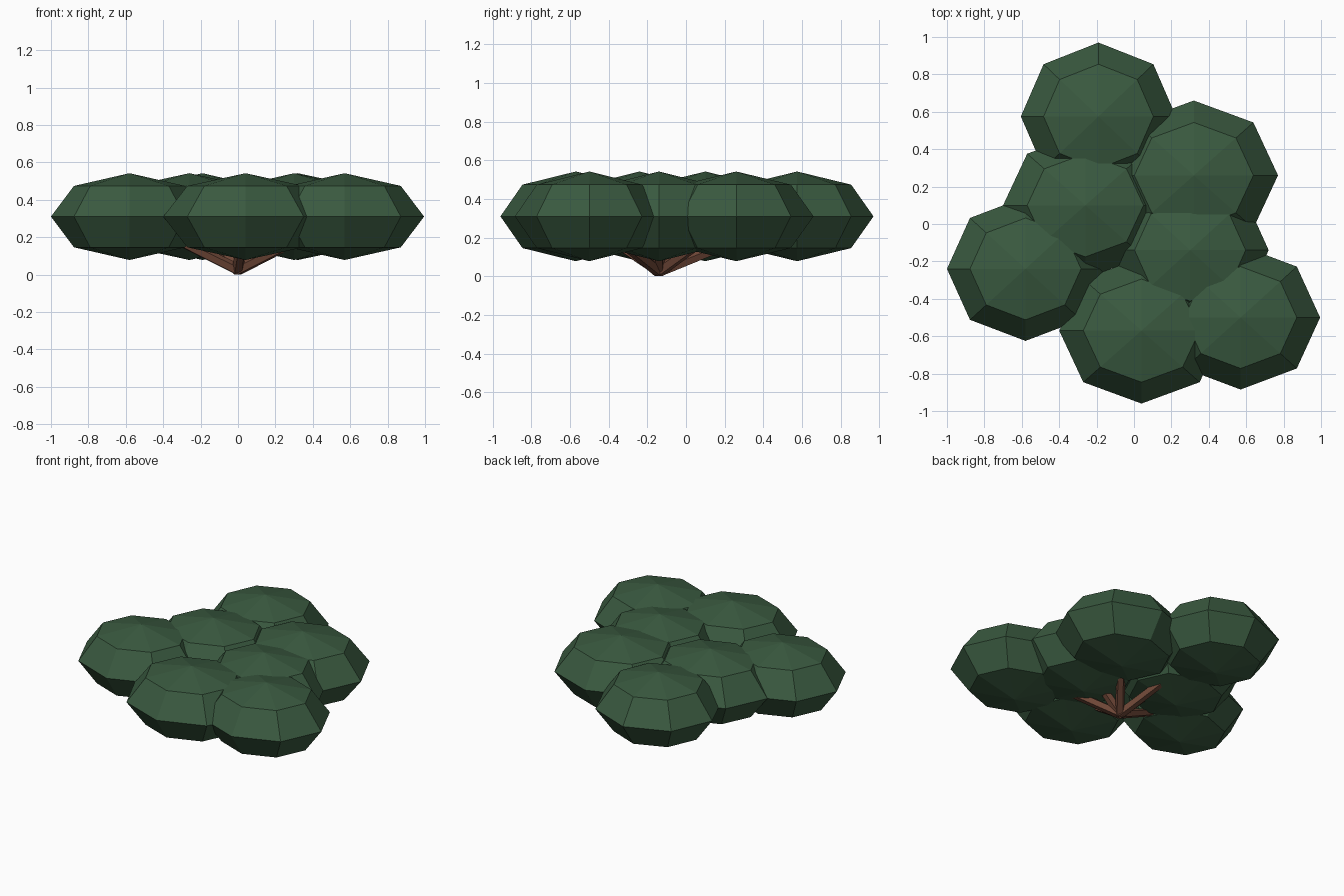
import bpy, bmesh
from mathutils import Vector, Matrix

if "Cube" in bpy.data.objects:
    bpy.data.objects.remove(bpy.data.objects["Cube"])


def material(name, rgb):
    m = bpy.data.materials.new(name)
    m.diffuse_color = (*rgb, 1)
    m.use_nodes = True
    m.node_tree.nodes["Principled BSDF"].inputs["Base Color"].default_value = m.diffuse_color
    return m


leaf = material("dark leaf green", (0.042, 0.102, 0.051))
bark = material("bark brown", (0.165, 0.066, 0.040))


def finish(bm, name, mat):
    bmesh.ops.recalc_face_normals(bm, faces=bm.faces[:])
    mesh = bpy.data.meshes.new(name)
    bm.to_mesh(mesh)
    bm.free()
    mesh.materials.append(mat)
    ob = bpy.data.objects.new(name, mesh)
    bpy.context.collection.objects.link(ob)


# Foliage clumps: centre x, y and radii x, y
MID_Z, HALF_H = 0.31, 0.232
clumps = [
    (-0.19, 0.575, 0.415, 0.395),
    (0.32, 0.26, 0.45, 0.40),
    (-0.26, 0.10, 0.44, 0.39),
    (-0.58, -0.24, 0.42, 0.385),
    (0.30, -0.14, 0.42, 0.385),
    (0.04, -0.57, 0.44, 0.39),
    (0.57, -0.50, 0.425, 0.385),
]
root = Vector((0, -0.14, 0.025))

for i, (x, y, rx, ry) in enumerate(clumps, 1):
    # Flattened eight-sided clump
    bm = bmesh.new()
    bmesh.ops.create_uvsphere(bm, u_segments=8, v_segments=4, radius=1)
    bmesh.ops.transform(bm, verts=bm.verts[:], matrix=Matrix.Translation((x, y, MID_Z))
                        @ Matrix.Diagonal((rx, ry, HALF_H, 1)))
    finish(bm, f"foliage_clump_{i}", leaf)

    # Branch from the shared root into the clump
    d = Vector((x, y, MID_Z)) - root
    bm = bmesh.new()
    bmesh.ops.create_cone(bm, cap_ends=True, segments=5, radius1=0.032,
                          radius2=0.024, depth=d.length)
    bmesh.ops.transform(bm, verts=bm.verts[:],
                        matrix=Matrix.Translation(root + d / 2)
                        @ d.to_track_quat('Z', 'Y').to_matrix().to_4x4())
    for v in bm.verts:
        v.co.z = max(v.co.z, 0)
    finish(bm, f"branch_{i}", bark)
